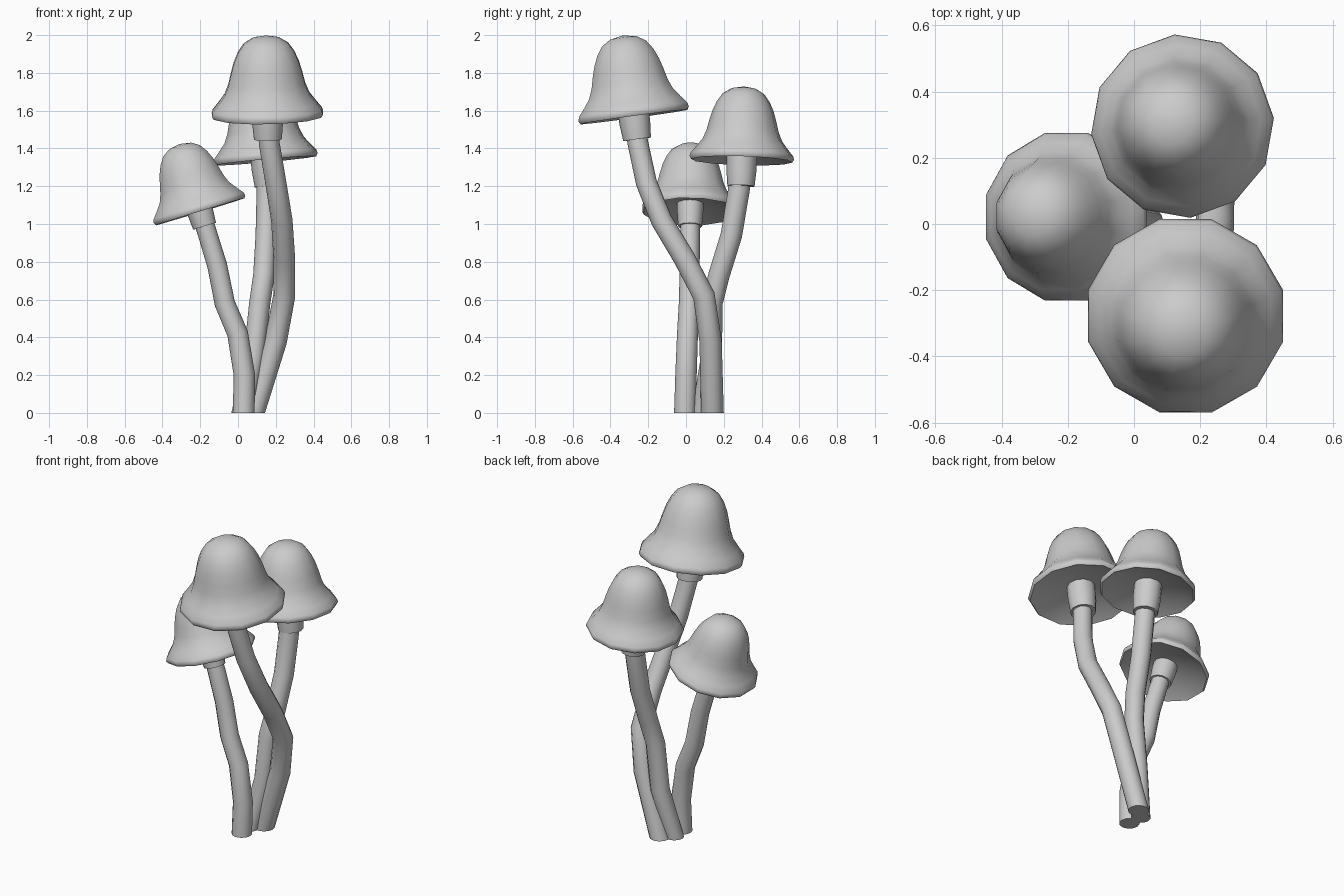
import bpy, bmesh, math
from mathutils import Vector, Matrix

if "Cube" in bpy.data.objects:
    bpy.data.objects.remove(bpy.data.objects["Cube"])

UP = Vector((0, 0, 1))


def align(origin, axis):
    q = UP.rotation_difference(Vector(axis).normalized())
    return Matrix.Translation(origin) @ q.to_matrix().to_4x4()


def skin(name, rings, sides, turn=0.0, angle=50):
    """Join circular rings (matrix, radius, height) into a smooth surface; radius 0 makes a pole."""
    bm = bmesh.new()
    loops = []
    for m, r, z in rings:
        if r == 0:
            loops.append([bm.verts.new(m @ Vector((0, 0, z)))])
            continue
        a = [turn + 2 * math.pi * i / sides for i in range(sides)]
        loops.append([bm.verts.new(m @ Vector((r * math.cos(t), r * math.sin(t), z))) for t in a])
    for lo, hi in zip(loops, loops[1:]):
        for i in range(sides):
            j = (i + 1) % sides
            quad = [lo[i % len(lo)], lo[j % len(lo)], hi[j % len(hi)], hi[i % len(hi)]]
            bm.faces.new(list(dict.fromkeys(quad)))
    for ring in (loops[0], loops[-1]):
        if len(ring) > 1:
            bm.faces.new(ring)
    bmesh.ops.recalc_face_normals(bm, faces=bm.faces)
    mesh = bpy.data.meshes.new(name)
    bm.to_mesh(mesh)
    bm.free()
    ob = bpy.data.objects.new(name, mesh)
    bpy.context.collection.objects.link(ob)
    bpy.ops.object.select_all(action='DESELECT')
    ob.select_set(True)
    bpy.context.view_layer.objects.active = ob
    bpy.ops.object.shade_smooth_by_angle(angle=math.radians(angle))
    return ob


# Bell profile: radius and height as fractions, from hollow underside over the lip to the crown
BELL = [(0, .13), (.3, .12), (.75, .06), (.965, 0), (1, .04), (.98, .085), (.88, .17), (.76, .28),
        (.69, .40), (.64, .54), (.585, .67), (.51, .79), (.40, .90), (.24, .97), (0, 1)]


def mushroom(name, rim, axis, radius, height, turn, collar, path, r_base, r_top):
    # Cap
    m = align(rim, axis)
    skin(name + "_cap", [(m, r * radius, z * height) for r, z in BELL], 12, math.radians(turn))
    # Collar under the cap
    cr, low = collar
    skin(name + "_collar", [(m, cr * .9, low), (m, cr, low + .09), (m, cr, .07)], 12, angle=40)
    # Bent stem, ending inside the collar
    pts = [Vector(p) for p in path] + [m @ Vector((0, 0, .03))]
    rings = []
    for i, p in enumerate(pts):
        d = UP if i == 0 else (pts[min(i + 1, len(pts) - 1)] - pts[i - 1])
        t = i / (len(pts) - 1)
        rings.append((align(p, d), r_base + (r_top - r_base) * t, 0))
    skin(name + "_stem", rings, 12, angle=40)


mushroom("tall", (.156, -.275, 1.567), (-.02, -.135, .99), .305, .435, 15, (.082, -.12),
         [(.083, .14, 0), (.2, .13, .38), (.245, .095, .62), (.245, -.01, .82),
          (.232, -.13, 1.02), (.2, -.21, 1.22), (.165, -.255, 1.43)], .06, .054)
mushroom("middle", (.148, .295, 1.335), (-.09, .03, .99), .278, .395, 5, (.08, -.135),
         [(.02, .085, 0), (.085, .135, .3), (.115, .138, .58), (.137, .175, .73),
          (.15, .24, .94), (.156, .28, 1.18)], .055, .058)
mushroom("small", (-.2, .022, 1.065), (-.29, .01, .95), .262, .375, 15, (.07, -.08),
         [(.03, -.005, 0), (.034, .0, .2), (-.002, .008, .42), (-.07, .016, .58),
          (-.11, .02, .78), (-.165, .022, .96)], .058, .05)
